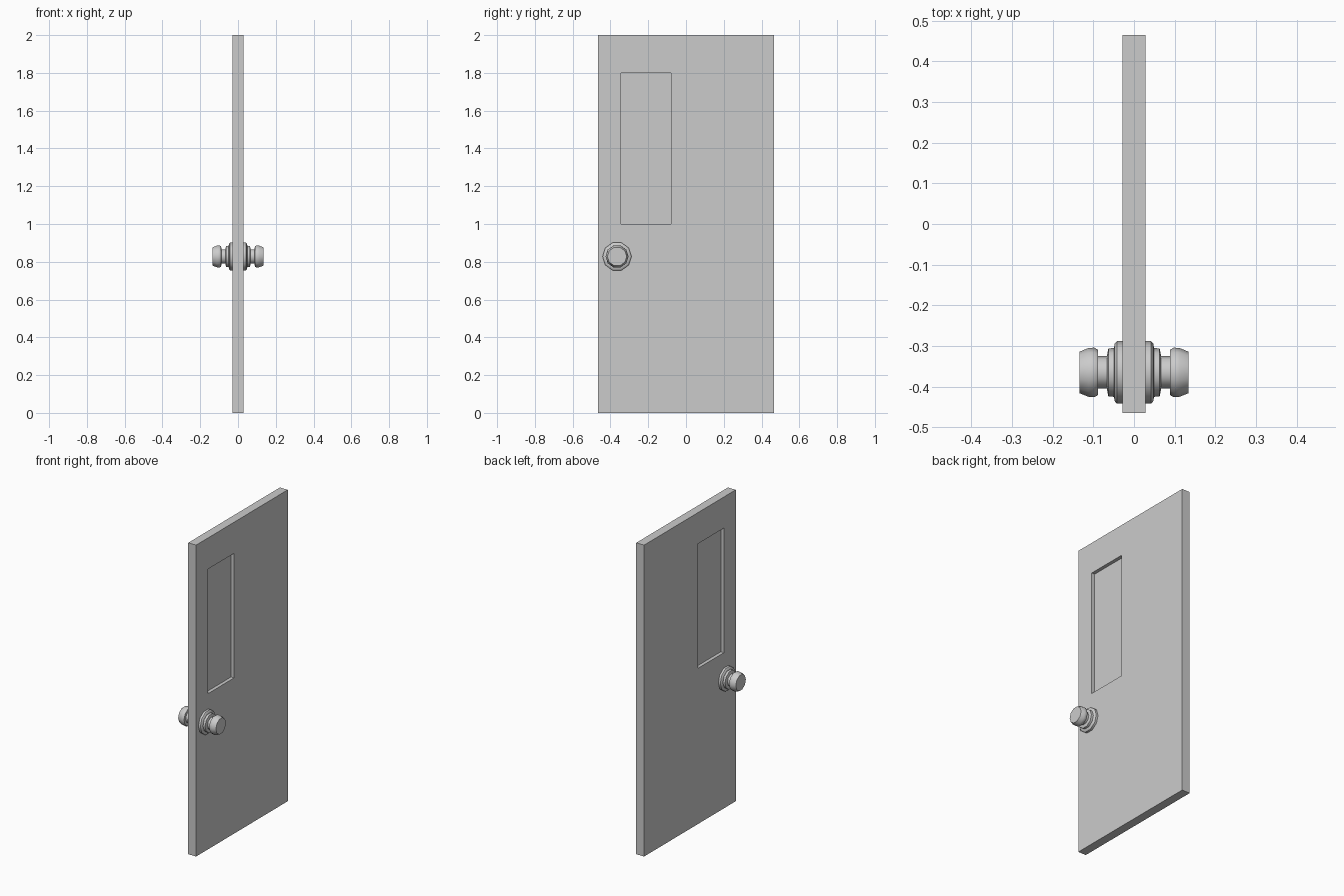
import bpy, bmesh, math

if "Cube" in bpy.data.objects:
    bpy.data.objects.remove(bpy.data.objects["Cube"])

T = 0.028            # half thickness of the door
KY, KZ = -0.365, 0.828  # knob axis


def finish(name, bm):
    bmesh.ops.recalc_face_normals(bm, faces=bm.faces[:])
    me = bpy.data.meshes.new(name)
    bm.to_mesh(me)
    bm.free()
    ob = bpy.data.objects.new(name, me)
    bpy.context.collection.objects.link(ob)
    return ob


def rect(bm, y0, y1, z0, z1, x):
    return [bm.verts.new((x, y, z)) for y, z in ((y0, z0), (y1, z0), (y1, z1), (y0, z1))]


def extrude_x(bm, faces, dx):
    ext = bmesh.ops.extrude_face_region(bm, geom=faces, use_keep_orig=True)
    verts = [g for g in ext["geom"] if isinstance(g, bmesh.types.BMVert)]
    bmesh.ops.translate(bm, verts=verts, vec=(dx, 0, 0))


# Door slab: a frame of quads around the window, extruded through the thickness
bm = bmesh.new()
outer = rect(bm, -0.465, 0.465, 0, 2, -T)
inner = rect(bm, -0.345, -0.08, 1.0, 1.8, -T)
frame = [bm.faces.new((outer[i], outer[(i + 1) % 4], inner[(i + 1) % 4], inner[i]))
         for i in range(4)]
extrude_x(bm, frame, 2 * T)
finish("door_slab", bm)

# Window pane, recessed on both sides
bm = bmesh.new()
pane = bm.faces.new(rect(bm, -0.345, -0.08, 1.0, 1.8, -0.006))
extrude_x(bm, [pane], 0.012)
finish("window_pane", bm)

# Door knob: ten-sided turned profile (x, radius), mirrored to the other face
profile = [(T - 0.004, 0.077), (0.042, 0.077), (0.048, 0.070), (0.049, 0.060), (0.063, 0.059),
           (0.067, 0.040), (0.088, 0.040), (0.089, 0.056), (0.098, 0.061),
           (0.112, 0.060), (0.134, 0.051)]
N = 10
bm = bmesh.new()
rings = [[bm.verts.new((x, KY + r * math.cos(2 * math.pi * i / N),
                        KZ + r * math.sin(2 * math.pi * i / N))) for i in range(N)]
         for x, r in profile]
for a, b in zip(rings, rings[1:]):
    for i in range(N):
        j = (i + 1) % N
        bm.faces.new((a[i], a[j], b[j], b[i]))
bm.faces.new(rings[0])
bm.faces.new(rings[-1])
knob = finish("door_knob", bm)
mirror = knob.modifiers.new("other_side", 'MIRROR')
mirror.use_axis = (True, False, False)
bpy.ops.object.select_all(action='DESELECT')
knob.select_set(True)
bpy.context.view_layer.objects.active = knob
bpy.ops.object.shade_smooth_by_angle(angle=math.radians(40))
